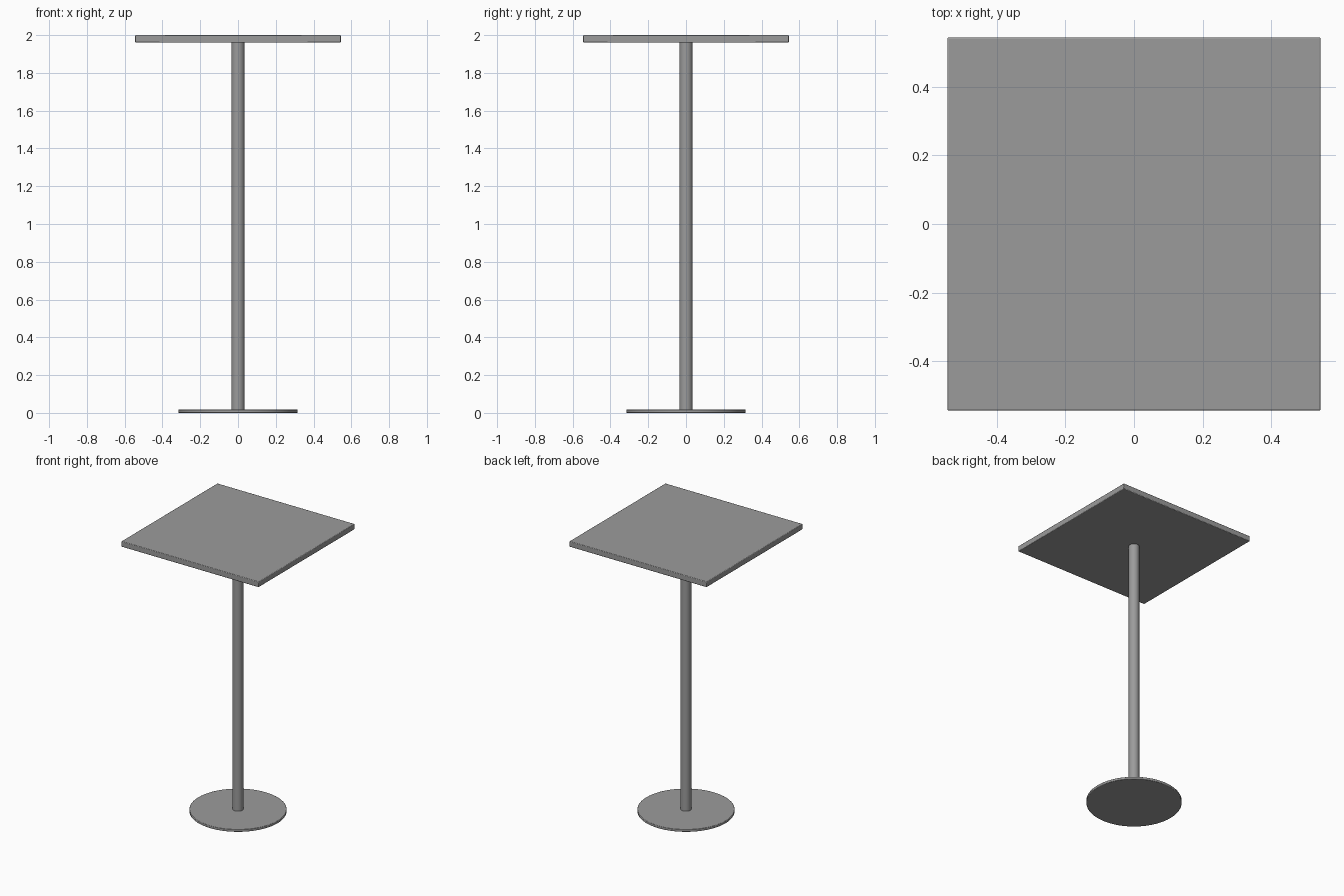
import bpy

if "Cube" in bpy.data.objects:
    bpy.data.objects.remove(bpy.data.objects["Cube"])

TOP_HALF, TOP_Z0, TOP_Z1 = 0.544, 1.96, 2.0
POLE_R, BASE_R, BASE_H = 0.035, 0.316, 0.018

# Dark grey finish shared by all parts
grey = bpy.data.materials.new("dark_grey")
grey.diffuse_color = (0.33, 0.33, 0.33, 1)
grey.use_nodes = True
grey.node_tree.nodes["Principled BSDF"].inputs["Base Color"].default_value = grey.diffuse_color


def finish(obj, name, bevel=0.0, segments=2):
    obj.name = name
    obj.data.materials.append(grey)
    bpy.ops.object.transform_apply(location=False, rotation=False, scale=True)
    if bevel:
        mod = obj.modifiers.new("edge_rounding", 'BEVEL')
        mod.width = bevel
        mod.segments = segments
        mod.limit_method = 'ANGLE'
    bpy.ops.object.shade_smooth_by_angle()


def cylinder(name, radius, z0, z1, sides, bevel=0.0):
    bpy.ops.mesh.primitive_cylinder_add(
        vertices=sides, radius=radius, depth=z1 - z0, location=(0, 0, (z0 + z1) / 2))
    finish(bpy.context.object, name, bevel)


# Round floor plate
cylinder("base_plate", BASE_R, 0, BASE_H, 64, 0.003)

# Central column
cylinder("column", POLE_R, BASE_H, TOP_Z0, 48)

# Square table top with slightly softened edges
bpy.ops.mesh.primitive_cube_add(size=1, location=(0, 0, (TOP_Z0 + TOP_Z1) / 2))
top = bpy.context.object
top.scale = (2 * TOP_HALF, 2 * TOP_HALF, TOP_Z1 - TOP_Z0)
finish(top, "table_top", 0.004)
